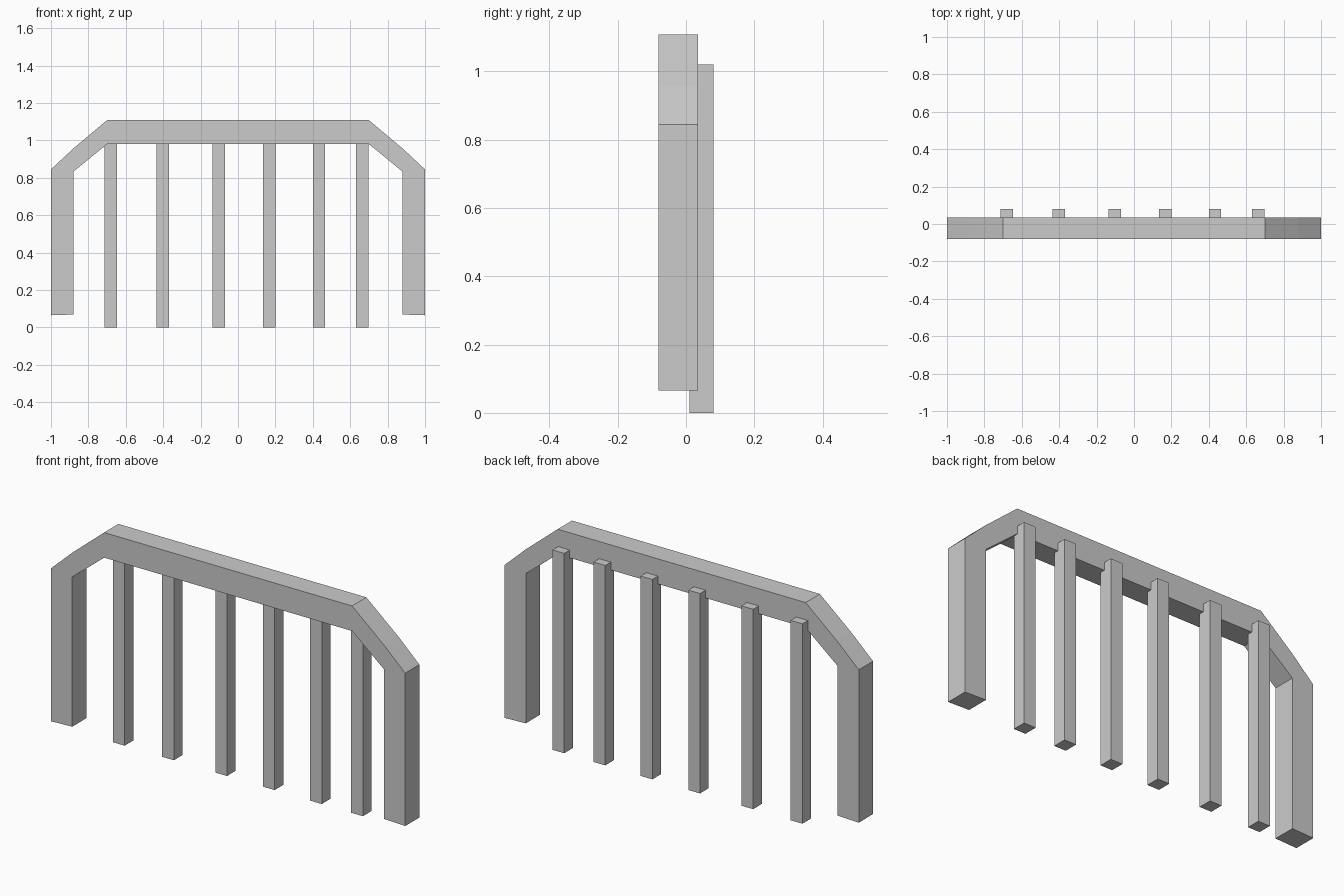
import bpy, bmesh

if "Cube" in bpy.data.objects:
    bpy.data.objects.remove(bpy.data.objects["Cube"])


def finish(name, bm):
    bmesh.ops.recalc_face_normals(bm, faces=bm.faces)
    mesh = bpy.data.meshes.new(name)
    bm.to_mesh(mesh)
    bm.free()
    obj = bpy.data.objects.new(name, mesh)
    bpy.context.collection.objects.link(obj)
    return obj


def box(name, x0, x1, y0, y1, z0, z1):
    bm = bmesh.new()
    bmesh.ops.create_cube(bm, size=1)
    for v in bm.verts:
        v.co = ((x0 + x1) / 2 + v.co.x * (x1 - x0),
                (y0 + y1) / 2 + v.co.y * (y1 - y0),
                (z0 + z1) / 2 + v.co.z * (z1 - z0))
    return finish(name, bm)


# Arched frame: mirrored outer and inner outlines joined into cross-section rings
outer = [(1, 0.065), (1, 0.845), (0.88, 0.957), (0.70, 1.108)]
inner = [(0.88, 0.069), (0.88, 0.833), (0.88, 0.833), (0.70, 0.98)]
front, back = -0.08, 0.035


def mirrored(half):
    return half + [(-x, z) for x, z in reversed(half)]


bm = bmesh.new()
rings = []
for (ox, oz), (ix, iz) in zip(mirrored(outer), mirrored(inner)):
    rings.append([bm.verts.new(p) for p in (
        (ox, front, oz), (ox, back, oz), (ix, back, iz), (ix, front, iz))])
for a, b in zip(rings, rings[1:]):
    for i in range(4):
        j = (i + 1) % 4
        bm.faces.new((a[i], a[j], b[j], b[i]))
bm.faces.new(rings[0])
bm.faces.new(rings[-1])
bmesh.ops.remove_doubles(bm, verts=bm.verts, dist=0.0005)
finish("arched_frame", bm)

# Vertical slats, set partly into the back of the top rail
for n, x in enumerate((-0.68, -0.402, -0.102, 0.167, 0.433, 0.665), 1):
    box(f"slat_{n}", x - 0.033, x + 0.033, 0.01, 0.08, 0, 1.02)
